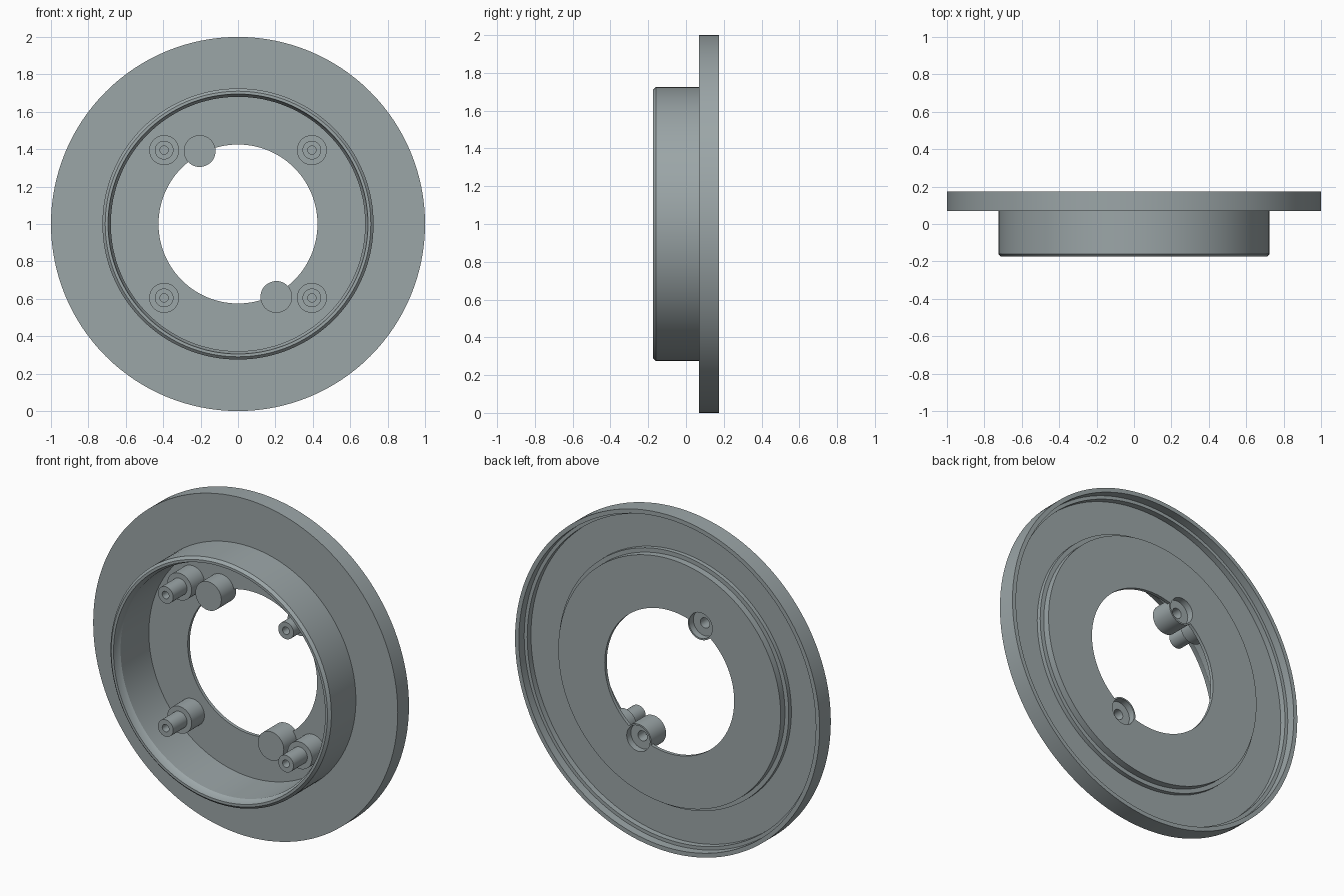
import bpy, bmesh, math

cube = bpy.data.objects.get("Cube")
if cube:
    bpy.data.objects.remove(cube, do_unlink=True)

grey = bpy.data.materials.new("blue_grey_metal")
grey.use_nodes = True
colour = (0.33, 0.38, 0.39, 1)
grey.diffuse_color = colour
grey.node_tree.nodes["Principled BSDF"].inputs["Base Color"].default_value = colour


def lathe(name, profile, x=0, z=1, sides=48):
    """Turn a closed (radius, y) profile about an axis parallel to y."""
    bm = bmesh.new()
    rings = []
    for i in range(sides):
        a = 2 * math.pi * i / sides
        rings.append([bm.verts.new((x + r * math.cos(a), y, z + r * math.sin(a)))
                      for r, y in profile])
    n = len(profile)
    for i in range(sides):
        a, b = rings[i], rings[(i + 1) % sides]
        for j in range(n):
            k = (j + 1) % n
            if profile[j][0] > 0 or profile[k][0] > 0:
                bm.faces.new((a[j], a[k], b[k], b[j]))
    bmesh.ops.remove_doubles(bm, verts=bm.verts, dist=1e-5)
    bmesh.ops.recalc_face_normals(bm, faces=bm.faces)
    mesh = bpy.data.meshes.new(name)
    bm.to_mesh(mesh)
    bm.free()
    mesh.materials.append(grey)
    obj = bpy.data.objects.new(name, mesh)
    bpy.context.collection.objects.link(obj)
    return obj


def activate(obj):
    bpy.ops.object.select_all(action='DESELECT')
    obj.select_set(True)
    bpy.context.view_layer.objects.active = obj


# Flanged housing: barrel, thin dished flange and raised centre disc
FLOOR, BACK = 0.135, 0.155
housing = lathe("flanged_housing", [
    (0.425, FLOOR), (0.68, FLOOR),                                  # barrel floor
    (0.68, -0.13), (0.69, -0.145), (0.695, -0.175),                 # inner lip
    (0.71, -0.175), (0.725, -0.16), (0.725, 0.07),                  # barrel outside
    (1.0, 0.07), (1.0, 0.175),                                      # flange
    (0.975, 0.175), (0.975, 0.125), (0.955, 0.125), (0.955, 0.09),  # rim steps
    (0.755, 0.09), (0.755, 0.115), (0.73, 0.115), (0.73, BACK),     # raised centre
    (0.425, BACK)], sides=128)
parts = [housing]

# Two blind bosses on the edge of the centre hole, countersunk from the back
for side, label in ((1, "left"), (-1, "right")):
    x, z = side * 0.205, 1 - side * 0.39
    cutter = lathe("boss_cutter", [(0, 0.1), (0.078, 0.1), (0.078, 0.2), (0, 0.2)], x, z)
    cutter.hide_render = True
    mod = housing.modifiers.new("boss_recess", 'BOOLEAN')
    mod.operation = 'DIFFERENCE'
    mod.solver = 'EXACT'
    mod.object = cutter
    activate(housing)
    bpy.ops.object.modifier_apply(modifier=mod.name)
    bpy.data.objects.remove(cutter, do_unlink=True)
    parts.append(lathe(label + "_boss", [
        (0, 0.015), (0.085, 0.015), (0.085, BACK), (0.076, BACK),
        (0.076, 0.115), (0.03, 0.115), (0.03, 0.05), (0, 0.05)], x, z))

# Four stepped screw posts
for sx, across in ((1, "left"), (-1, "right")):
    for sz, level in ((1, "upper"), (-1, "lower")):
        parts.append(lathe(f"{level}_{across}_post", [
            (0, 0.145), (0.08, 0.145), (0.08, 0.015), (0.05, 0.015),
            (0.05, -0.115), (0.022, -0.115), (0.022, 0), (0, 0)],
            sx * 0.395, 1 + sz * 0.395))

for part in parts:
    activate(part)
    bpy.ops.object.shade_smooth_by_angle(angle=math.radians(25))
